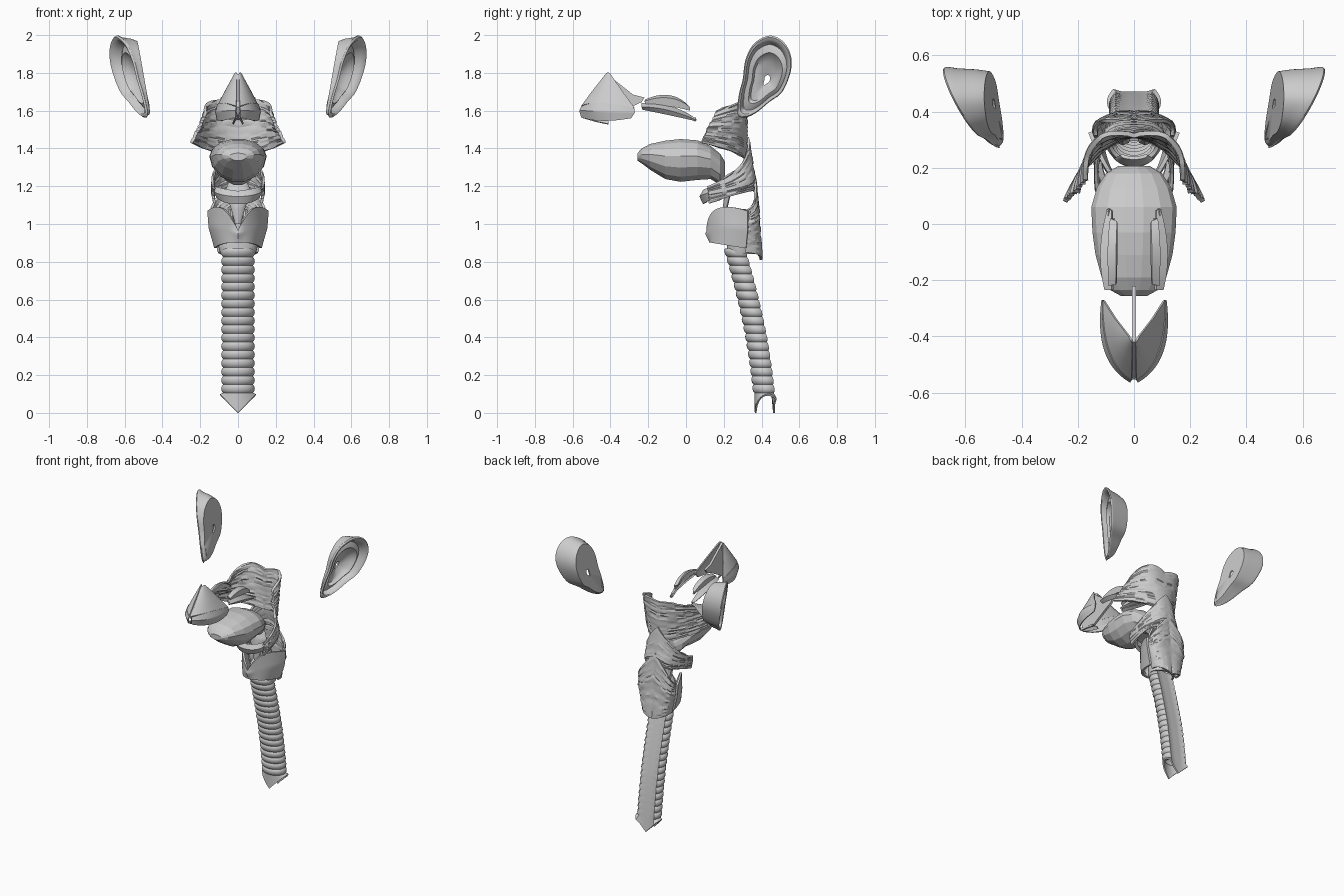
import bpy, bmesh, math, random
from mathutils import Vector as V

if "Cube" in bpy.data.objects:
    bpy.data.objects.remove(bpy.data.objects["Cube"])

random.seed(4)
GREY = bpy.data.materials.new("light_grey")
GREY.diffuse_color = (0.6, 0.6, 0.6, 1)
GREY.use_nodes = True
GREY.node_tree.nodes["Principled BSDF"].inputs["Base Color"].default_value = GREY.diffuse_color


def finish(name, bm, thick=0.0, angle=35, smooth=True):
    """Weld, thicken, shade and link a mesh."""
    bmesh.ops.remove_doubles(bm, verts=bm.verts[:], dist=0.0002)
    bmesh.ops.recalc_face_normals(bm, faces=bm.faces[:])
    if thick:
        bmesh.ops.solidify(bm, geom=bm.faces[:], thickness=thick)
        bmesh.ops.recalc_face_normals(bm, faces=bm.faces[:])
    me = bpy.data.meshes.new(name)
    bm.to_mesh(me)
    bm.free()
    me.materials.append(GREY)
    if smooth:
        me.shade_smooth()
        me.set_sharp_from_angle(angle=math.radians(angle))
    ob = bpy.data.objects.new(name, me)
    bpy.context.collection.objects.link(ob)
    return ob


def grid(bm, rows, closed=False, loop=False, mirror=False, caps=False):
    """Skin rows of points; closed joins each row's ends, loop joins last row to first."""
    for sx in ((1, -1) if mirror else (1,)):
        vs = [[bm.verts.new((p[0] * sx, p[1], p[2])) for p in r] for r in rows]
        n, m = len(vs), len(vs[0])
        for i in range(n if loop else n - 1):
            for j in range(m if closed else m - 1):
                a, b = vs[i], vs[(i + 1) % n]
                k = (j + 1) % m
                bm.faces.new((a[j], a[k], b[k], b[j]))
        if caps:
            bm.faces.new(vs[0])
            bm.faces.new(vs[-1])


def bez(c, n):
    a, b, d = map(V, c)
    return [a * (1 - t) ** 2 + b * 2 * t * (1 - t) + d * t * t for t in [i / n for i in range(n + 1)]]


def patch(name, curves, thick, cols=14, sub=6, streak=0.0, angle=35):
    """Mirrored sheet through a stack of three-point curves, optionally with muscle fibres."""
    rows = []
    for a, b in zip(curves, curves[1:]):
        for s in range(sub):
            f = s / sub
            rows.append(bez([V(p).lerp(V(q), f) for p, q in zip(a, b)], cols))
    rows.append(bez(curves[-1], cols))
    if streak:
        for r in rows:
            k = 0
            for j, p in enumerate(r):
                if j % 4 == 0:
                    k = random.uniform(-streak, streak)
                p.x *= 1 + k * 5
                p.y += k
    bm = bmesh.new()
    grid(bm, rows, mirror=True)
    return finish(name, bm, thick, angle)


def spline(pts, n):
    """Closed smooth loop through 2D points."""
    out, m = [], len(pts)
    for i in range(m):
        a, b, c, d = (V(pts[(i + k) % m]) for k in (-1, 0, 1, 2))
        for s in range(n):
            t = s / n
            out.append(0.5 * (2 * b + (c - a) * t + (2 * a - 5 * b + 4 * c - d) * t * t
                              + (3 * b - a - 3 * c + d) * t ** 3))
    return out


# Ears: flat inner plate, flared rim, fold and hollow with a small canal
outline = spline([(.31, 1.563), (.272, 1.585), (.28, 1.685), (.30, 1.765), (.315, 1.87), (.36, 1.955),
                  (.44, 1.997), (.51, 1.97), (.553, 1.90), (.555, 1.81), (.51, 1.70), (.44, 1.645),
                  (.37, 1.588)], 5)
mid = V((.43, 1.76))
rings = [(.12, 0, 0), (.88, 0, 0), (.93, .3, 0), (.96, .75, 0), (1, .95, 0), (1, 1, 0), (.96, 1, .008),
         (.90, 1, .004), (.85, 1, -.015), (.80, .9, -.03), (.70, .9, -.02), (.62, .9, -.015),
         (.54, .8, -.03), (.42, .45, -.01), (.3, .25, 0), (.12, .12, 0)]
rows = []
for s, f, off in rings:
    row = []
    for p in outline:
        y, z = mid + (p - mid) * s
        inner = .458 + .17 * (z - 1.555) + .03 * (y - .27)
        rim = .475 + .5 * (y - .27) + .18 * (z - 1.57)
        row.append((inner + (max(rim, inner + .015) - inner) * f + off, y, z))
    rows.append(row)
for side, nm in ((1, "right_ear"), (-1, "left_ear")):
    bm = bmesh.new()
    grid(bm, [[(x * side, y, z) for x, y, z in r] for r in rows], closed=True, loop=True)
    finish(nm, bm, angle=45)

# Windpipe: ribbed front arc, flat back, pointed lower end
def pipe_y(z):
    return .435 - .10 * z - .115 * z * z + (.02 * z if z < .4 else .008)

rows = []
RIBS, STEP = 17, 6
zs = [.105 + .765 * i / (RIBS * STEP) for i in range(RIBS * STEP + 1)]
for i, z in enumerate([0] + zs):
    rib = abs(math.sin(math.pi * (i - 1) / STEP)) ** .6 if i else 1
    row = []
    for k in range(25):
        t = math.radians(-130 + 260 * k / 24)
        x = (.078 + .011 * rib) * math.sin(t)
        y = -(.062 + .009 * rib) * math.cos(t)
        if i == 0:
            x *= 1.08
        row.append((x, pipe_y(z) + y, z if i else .1 * abs(x) / .096))
    for k in range(1, 6):
        x = .062 * (1 - k / 3)
        row.append((x, pipe_y(z) + .036, z if i else .1 * abs(x) / .096))
    rows.append(row)
bm = bmesh.new()
grid(bm, rows, closed=True)
finish("windpipe", bm, .01, 40)

# Ring cartilage under the shield, taller at the back
rows = []
for f in (0, .33, .66, 1):
    row = []
    for k in range(32):
        a = 2 * math.pi * k / 32
        back = (1 - math.cos(a)) / 2
        row.append(((.092 + .012 * math.sin(math.pi * f)) * math.sin(a), .292 - .075 * math.cos(a),
                    .84 + f * (.06 + .10 * back)))
    rows.append(row)
bm = bmesh.new()
grid(bm, rows, closed=True)
finish("ring_cartilage", bm, .014)

# Shield cartilage with a front notch
patch("shield_cartilage", [
    [(0, .125, .965), (.06, .11, 1.14), (.15, .33, 1.07)],
    [(0, .118, .95), (.11, .17, 1.0), (.142, .33, .98)],
    [(0, .138, .905), (.09, .14, .90), (.112, .32, .875)]], .014)

# Small paired cartilages inside the voice box
bm = bmesh.new()
for sx in (-1, 1):
    r = bmesh.ops.create_cone(bm, cap_ends=True, segments=8, radius1=.03, radius2=.008, depth=.1)
    bmesh.ops.translate(bm, verts=r["verts"], vec=(sx * .04, .31, 1.03))
finish("inner_cartilages", bm)

# Leaf-shaped throat flap
patch("throat_flap", [
    [(0, .20, 1.00), (.010, .203, 1.00), (.015, .21, 1.00)],
    [(0, .195, 1.09), (.03, .20, 1.09), (.04, .215, 1.09)],
    [(0, .205, 1.17), (.06, .21, 1.17), (.07, .235, 1.17)],
    [(0, .23, 1.23), (.04, .23, 1.23), (.05, .245, 1.22)]], .012)

# U-shaped tongue bone
patch("tongue_bone", [
    [(0, .09, 1.175), (.12, .08, 1.19), (.135, .22, 1.21)],
    [(0, .072, 1.145), (.135, .06, 1.15), (.142, .22, 1.195)],
    [(0, .09, 1.105), (.12, .085, 1.105), (.13, .22, 1.18)]], .022)

# Throat muscles: three wraps meeting at the back midline
patch("lower_throat_muscle", [
    [(.142, .315, 1.075), (.165, .40, 1.10), (0, .365, 1.28)],
    [(.148, .31, 1.0), (.16, .41, 1.0), (0, .385, 1.08)],
    [(.105, .31, .85), (.11, .42, .84), (0, .402, .81)]], .012, 20, 14, .003, 18)
patch("middle_throat_muscle", [
    [(.135, .11, 1.20), (.165, .35, 1.29), (0, .335, 1.46)],
    [(.14, .12, 1.16), (.165, .39, 1.20), (0, .365, 1.26)],
    [(.13, .12, 1.11), (.155, .37, 1.19), (0, .37, 1.17)]], .012, 20, 12, .003, 18)
patch("upper_throat_muscle", [
    [(.18, .16, 1.595), (.19, .36, 1.69), (0, .325, 1.64)],
    [(.215, .115, 1.51), (.18, .32, 1.52), (0, .325, 1.49)],
    [(.255, .085, 1.43), (.15, .30, 1.38), (0, .325, 1.34)]], .016, 20, 14, .003, 18)

# Tongue: faceted egg, sections of (y, half width, top, bottom)
rows = []
for y, w, zt, zb in [(-.257, .045, 1.375, 1.335), (-.235, .085, 1.40, 1.32), (-.19, .115, 1.425, 1.285),
                     (-.11, .137, 1.443, 1.235), (-.03, .148, 1.452, 1.22), (.06, .152, 1.445, 1.23),
                     (.13, .132, 1.415, 1.235), (.18, .10, 1.375, 1.205), (.207, .055, 1.33, 1.21)]:
    edge = zb + (zt - zb) * .6
    row = []
    for k in range(14):
        a = 2 * math.pi * k / 14
        s = math.sin(a)
        row.append((w * math.cos(a), y, edge + s * ((zt - edge) if s > 0 else (edge - zb))))
    rows.append(row)
bm = bmesh.new()
grid(bm, rows, closed=True, caps=True)
finish("tongue", bm, smooth=False)

# Nose: side plates, nostril wings and dividing wall
patch("nose_side_plates", [
    [(.006, -.425, 1.795), (.012, -.415, 1.81), (.02, -.40, 1.795)],
    [(.008, -.50, 1.70), (.075, -.46, 1.715), (.07, -.335, 1.70)],
    [(.01, -.555, 1.625), (.115, -.49, 1.66), (.11, -.272, 1.615)]], .008)
patch("nostril_wings", [
    [(.01, -.556, 1.62), (.12, -.49, 1.665), (.112, -.275, 1.615)],
    [(.014, -.565, 1.60), (.145, -.49, 1.60), (.116, -.27, 1.59)],
    [(.012, -.555, 1.565), (.125, -.46, 1.53), (.112, -.29, 1.56)]], .008)
patch("nostril_base", [
    [(.01, -.555, 1.585), (.012, -.48, 1.57), (.02, -.41, 1.55)],
    [(.012, -.545, 1.56), (.03, -.48, 1.545), (.03, -.41, 1.53)]], .008)
bm = bmesh.new()
wall = [(-.53, 1.575), (-.55, 1.62), (-.42, 1.795), (-.28, 1.685), (-.22, 1.67), (-.235, 1.645),
        (-.29, 1.62), (-.42, 1.55)]
grid(bm, [[(x, y, z) for y, z in wall] for x in (-.008, .008)], closed=True, caps=True)
finish("nose_dividing_wall", bm)

# Curled shelves inside the nose
patch("upper_nasal_shelf", [
    [(.065, -.215, 1.66), (.065, -.08, 1.72), (.06, .01, 1.63)],
    [(.09, -.22, 1.65), (.10, -.08, 1.70), (.085, .02, 1.62)],
    [(.085, -.21, 1.63), (.09, -.08, 1.63), (.08, .02, 1.60)]], .012)
patch("lower_nasal_shelf", [
    [(.08, -.235, 1.64), (.08, -.08, 1.65), (.08, .05, 1.56)],
    [(.105, -.235, 1.62), (.14, -.10, 1.62), (.095, .055, 1.55)],
    [(.085, -.23, 1.605), (.11, -.08, 1.575), (.09, .05, 1.545)],
    [(.07, -.21, 1.615), (.085, -.08, 1.59), (.085, .04, 1.555)]], .012)
